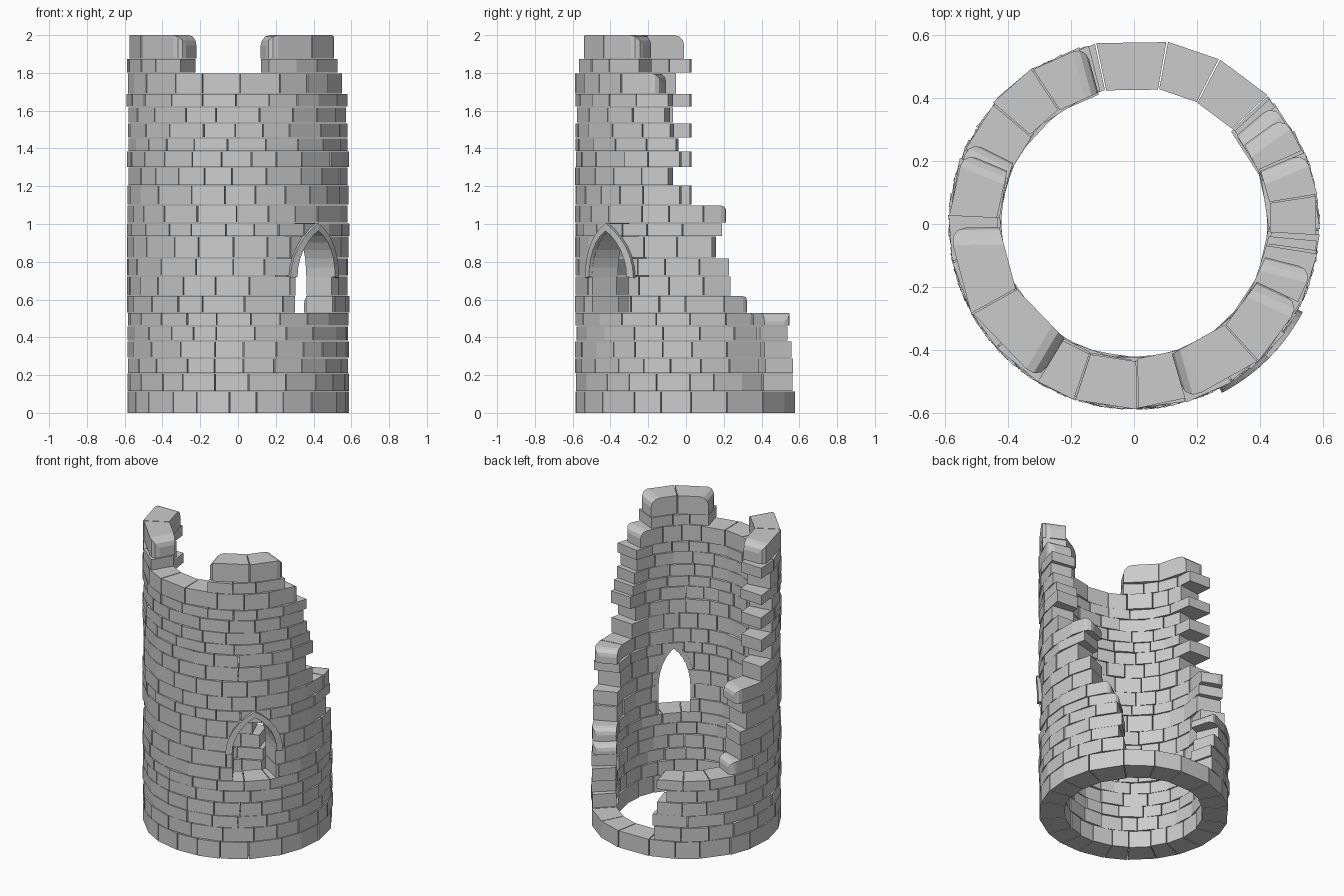
import bpy, bmesh, random
from math import sin, cos, radians

if "Cube" in bpy.data.objects:
    bpy.data.objects.remove(bpy.data.objects["Cube"])

random.seed(7)
R_OUT, R_IN = 0.59, 0.43


def polar(r, deg, z):
    return (r * cos(radians(deg)), r * sin(radians(deg)), z)


def prism(bm, profile, r_in, r_out):
    """Solid from an (angle, z) profile extruded radially between two radii."""
    a = [bm.verts.new(polar(r_in, t, z)) for t, z in profile]
    b = [bm.verts.new(polar(r_out, t, z)) for t, z in profile]
    n = len(profile)
    faces = [bm.faces.new(a), bm.faces.new(b[::-1])]
    for i in range(n):
        j = (i + 1) % n
        faces.append(bm.faces.new((a[j], a[i], b[i], b[j])))
    return a, b


def finish(bm, name):
    bmesh.ops.recalc_face_normals(bm, faces=bm.faces)
    me = bpy.data.meshes.new(name)
    bm.to_mesh(me)
    bm.free()
    ob = bpy.data.objects.new(name, me)
    bpy.context.collection.objects.link(ob)
    return ob


def course(bm, z0, z1, left, right, worn="", width=17.0, size=0.045):
    """One row of wedge stones; worn ends (L / R) get rounded top corners."""
    n = max(1, round((right - left) / width))
    steps = [random.uniform(0.75, 1.25) for _ in range(n)]
    k = (right - left) / sum(steps)
    t = left
    worn_edges = []
    for i, s in enumerate(steps):
        t2 = t + s * k
        g, gz = 0.25, 0.002
        prof = [(t + g, z0 + gz), (t2 - g, z0 + gz), (t2 - g, z1 - gz), (t + g, z1 - gz)]
        if z0 == 0:
            prof[0], prof[1] = (t + g, 0), (t2 - g, 0)
        j = random.uniform(-0.007, 0.0)
        a, b = prism(bm, prof, R_IN + random.uniform(-0.006, 0.006), R_OUT + j)
        if "L" in worn and i == 0:
            worn_edges += [bm.edges.get((a[3], b[3])), bm.edges.get((b[0], b[3]))]
        if "R" in worn and i == n - 1:
            worn_edges += [bm.edges.get((a[2], b[2])), bm.edges.get((b[1], b[2]))]
        t = t2
    if worn_edges:
        bmesh.ops.bevel(bm, geom=worn_edges, offset=size, segments=3, profile=0.5,
                        affect='EDGES', clamp_overlap=True)


# Broken wall: bottom, top, left end angle, right end angle, worn ends
rows = [
    (0.000, 0.115, -258, 102, ""), (0.115, 0.210, -255, 44, ""),
    (0.210, 0.290, -256, 41, ""), (0.290, 0.380, -253, 43, ""),
    (0.380, 0.460, -247, 40, ""), (0.460, 0.530, -255, 41, "LR"),
    (0.530, 0.620, -207, 36, "LR"), (0.620, 0.725, -200, 24, ""),
    (0.725, 0.820, -201, 23, ""), (0.820, 0.935, -196, 14, ""),
    (0.935, 1.005, -199, 19, ""), (1.005, 1.100, -203, 23, "LR"),
    (1.100, 1.205, -183, -3, ""), (1.205, 1.300, -171, -9, ""),
    (1.300, 1.385, -183, -3, ""), (1.385, 1.455, -171, -5, ""),
    (1.455, 1.535, -183, -8, ""), (1.535, 1.620, -171, -11, ""),
    (1.620, 1.690, -183, -9, ""), (1.690, 1.800, -173, -14, "R"),
]
bm = bmesh.new()
for row in rows:
    course(bm, *row)
wall = finish(bm, "tower_wall")

# Two surviving battlements
for name, l0, l1, r in (("left_battlement", -183, -179, -121),
                        ("right_battlement", -74, -74, -25)):
    bm = bmesh.new()
    course(bm, 1.80, 1.875, l0, r, "")
    course(bm, 1.875, 2.002, l1, r, "LR", width=25, size=0.055)
    finish(bm, name)


# Pointed window cut through the wall
def arch(half, spring, apex, n=6):
    """Right-hand side of a pointed arch, spring to apex, as (offset, z)."""
    return [(half * (2 * cos(radians(60 * i / n)) - 1),
             spring + (apex - spring) * sin(radians(60 * i / n)) / sin(radians(60)))
            for i in range(n + 1)]


WIN = -45
inner = arch(13.5, 0.72, 0.965)
outer = arch(17.5, 0.715, 1.005)
prof = [(WIN - 13.5, 0.53), (WIN + 13.5, 0.53)]
prof += [(WIN + u, z) for u, z in inner]
prof += [(WIN - u, z) for u, z in inner[-2::-1]]
bm = bmesh.new()
prism(bm, prof, 0.33, 0.75)
cutter = finish(bm, "window_cutter")
cutter.hide_render = True
mod = wall.modifiers.new("window", 'BOOLEAN')
mod.operation = 'DIFFERENCE'
mod.solver = 'EXACT'
mod.object = cutter
bpy.context.view_layer.objects.active = wall
bpy.ops.object.modifier_apply(modifier=mod.name)
bpy.data.objects.remove(cutter)

# Arch stones framing the window, three long ones per side
bm = bmesh.new()
for side in (-1, 1):
    for a, b in ((0, 2), (2, 4), (4, 6)):
        ring = inner[a:b + 1] + outer[a:b + 1][::-1]
        prism(bm, [(WIN + side * u, z) for u, z in ring], 0.425, 0.603)
finish(bm, "window_arch")
